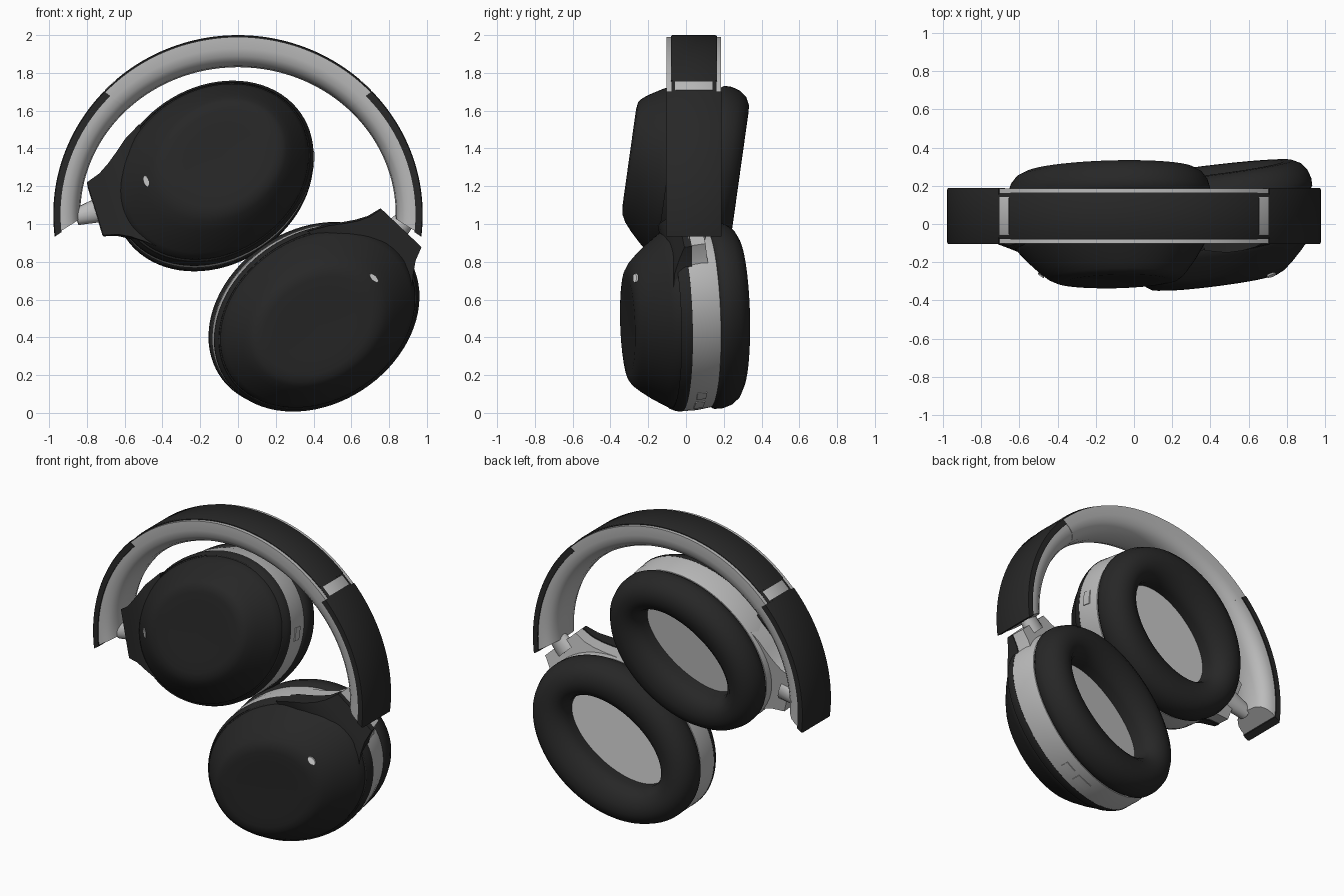
import bpy, bmesh
from math import sin, cos, pi, radians
from mathutils import Matrix, Vector

if "Cube" in bpy.data.objects:
    bpy.data.objects.remove(bpy.data.objects["Cube"])


def material(name, rgb):
    m = bpy.data.materials.new(name)
    m.diffuse_color = (*rgb, 1)
    m.use_nodes = True
    m.node_tree.nodes["Principled BSDF"].inputs["Base Color"].default_value = m.diffuse_color
    return m


BLACK = material("soft_black", (0.02, 0.02, 0.02))
GREY = material("silver_grey", (0.5, 0.5, 0.5))
MESH = material("speaker_grey", (0.58, 0.58, 0.58))
LIGHT = material("light_grey", (0.65, 0.65, 0.65))


def loft(name, rings, mat, matrix=Matrix(), caps=True, angle=40):
    """Skin a list of closed rings that have equal point counts."""
    bm = bmesh.new()
    vs = [[bm.verts.new(matrix @ Vector(p)) for p in r] for r in rings]
    n = len(rings[0])
    for r0, r1 in zip(vs, vs[1:]):
        for i in range(n):
            j = (i + 1) % n
            bm.faces.new((r0[i], r0[j], r1[j], r1[i]))
    if caps:
        bm.faces.new(vs[0])
        bm.faces.new(vs[-1])
    bmesh.ops.recalc_face_normals(bm, faces=bm.faces)
    me = bpy.data.meshes.new(name)
    bm.to_mesh(me)
    bm.free()
    me.materials.append(mat)
    ob = bpy.data.objects.new(name, me)
    bpy.context.collection.objects.link(ob)
    bpy.ops.object.select_all(action='DESELECT')
    ob.select_set(True)
    bpy.context.view_layer.objects.active = ob
    bpy.ops.object.shade_smooth_by_angle(angle=radians(angle))
    return ob


# ---------- headband: sections swept between an outer and an inner arc ----------
def band(name, t0, t1, section, mat, steps=40):
    rings = []
    for k in range(steps + 1):
        t = t0 + (t1 - t0) * k / steps
        to, ti = radians(t), radians(90 + (t - 90) * 0.95)
        o = Vector((0.975 * cos(to), 0, 1.05 + 0.945 * sin(to)))
        i = Vector((0.835 * cos(ti), 0, 1.05 + 0.78 * sin(ti)))
        rings.append([o.lerp(i, d) + Vector((0, 0.042 + y, 0)) for d, y in section])
    return loft(name, rings, mat)


def slab(d0, d1, w):
    return [(d0 + 0.03, -w), (d0, -w + 0.008), (d0, w - 0.008), (d0 + 0.03, w), (d1, w), (d1, -w)]


def pad(d0, w):
    half = [(d0, w), (0.4, w), (0.65, w * 0.93), (0.85, w * 0.75), (0.96, w * 0.45)]
    return half + [(1, 0)] + [(d, -y) for d, y in reversed(half)]


band("headband_pad", 43.5, 136.5, pad(0.03, 0.144), GREY, 64)
band("headband_cover", 48.5, 131.5, slab(-0.03, 0.12, 0.122), BLACK, 64)
for side, flip in (("right", False), ("left", True)):
    def arc(a, b):
        return (180 - b, 180 - a) if flip else (a, b)
    band(side + "_arm_shell", *arc(-7, 43.5), slab(-0.02, 0.25, 0.147), BLACK)
    band(side + "_arm_pad", *arc(-6.5, 43.5), pad(0.2, 0.141), GREY)
    band(side + "_slider_frame", *arc(43.5, 48.5), slab(-0.01, 0.2, 0.12), BLACK, 6)
    band(side + "_slider", *arc(44, 48), slab(-0.03, 0.2, 0.102), GREY, 6)

# ---------- ear cups: (scale, depth) profiles; cushion has (length, width, depth) ----------
SHELL = [(0.02, -0.303), (0.35, -0.307), (0.52, -0.31), (0.60, -0.304), (0.66, -0.285),
         (0.73, -0.248), (0.82, -0.192), (0.89, -0.142), (0.935, -0.108), (0.937, -0.095),
         (0.95, -0.09), (0.955, -0.098), (0.975, -0.075), (0.987, -0.055), (0.987, -0.04), (0.95, -0.035)]
RING = [(0.93, -0.05), (0.985, -0.045), (0.985, 0.04), (0.965, 0.112), (0.9, 0.122)]
CUSHION = [(0.88, 0.88, 0.105), (0.95, 0.95, 0.11), (0.985, 0.985, 0.135), (0.985, 0.985, 0.175),
           (0.96, 0.955, 0.222), (0.91, 0.895, 0.258), (0.84, 0.80, 0.28), (0.76, 0.69, 0.282),
           (0.69, 0.57, 0.268), (0.635, 0.47, 0.235), (0.61, 0.42, 0.19), (0.61, 0.42, 0.09)]
YOKE = [(0.3, 0.36, -0.10), (0.40, 0.30, -0.125), (0.46, 0.25, -0.125), (0.52, 0.205, -0.115),
        (0.58, 0.17, -0.09), (0.655, 0.148, -0.06)]


def cup(side, centre, a, b, tilt, lean, yoke_dir, buttons, mark_at, shift):
    base = Matrix.Translation(centre) @ lean
    m = base @ Matrix.Rotation(-radians(tilt), 4, 'Y')
    my = base @ Matrix.Rotation(-radians(yoke_dir), 4, 'Y')

    def oval(sa, sb, y, n=80):
        return [(a * sa * cos(2 * pi * i / n), y, b * sb * sin(2 * pi * i / n)) for i in range(n)]

    # shell tapers to a face slightly off centre
    rings = []
    for s, y in SHELL:
        k = min(1, max(0, (0.95 - s) / 0.35))
        off = Matrix.Rotation(radians(tilt), 3, 'Y') @ Vector((shift[0] * k, 0, shift[1] * k))
        rings.append([Vector(p) + off for p in oval(s, s, y)])
    loft(side + "_cup_shell", rings, BLACK, m)
    loft(side + "_cup_ring", [oval(s, s, y) for s, y in RING], GREY, m)
    loft(side + "_ear_cushion", [oval(*p) for p in CUSHION], BLACK, m, False, 60)
    loft(side + "_speaker_cover", [oval(0.65, 0.46, 0.115), oval(0.65, 0.46, 0.13)], MESH, m)

    # yoke: black front plate with a grey backing and a hinge post
    loft(side + "_yoke_front", [[(u, f, -v), (u, f, v), (u, -0.02, v), (u, -0.02, -v)]
                                for u, v, f in YOKE], BLACK, my)
    loft(side + "_yoke_back", [[(u, -0.03, -v + 0.006), (u, -0.03, v - 0.006),
                                (u, 0.13 - 0.075 * (u / 0.655), v - 0.015),
                                (u, 0.13 - 0.075 * (u / 0.655), -v + 0.015)]
                               for u, v, f in YOKE], GREY, my)
    loft(side + "_hinge_post", [[(u, 0.035 + 0.045 * cos(k * pi / 8), r * sin(k * pi / 8))
                                 for k in range(16)]
                                for u, r in ((0.6, 0.07), (0.67, 0.06), (0.76, 0.045))], GREY, my)

    # small window on the face
    u0, v0, y0, slope = mark_at
    loft(side + "_sensor_window", [[(u0 + 0.014 * cos(k * pi / 8), y + slope * 0.014 * cos(k * pi / 8),
                                     v0 + 0.03 * sin(k * pi / 8))
                                    for k in range(16)] for y in (y0, y0 + 0.009)], LIGHT, my)

    # control buttons on the ring
    for n, (p0, p1) in enumerate(buttons):
        rings = []
        for k in range(9):
            p = radians(p0 + (p1 - p0) * k / 8)
            rings.append([(a * s * cos(p), y, b * s * sin(p))
                          for s, y in ((0.95, 0.0), (0.995, 0.005), (0.99, 0.055), (0.95, 0.06))])
        loft(f"{side}_button_{n + 1}", rings, GREY, m)


cup("left", (-0.13, 0, 1.262), 0.57, 0.463, 35, Matrix.Rotation(radians(-8), 4, 'X'),
    197, [(-36, -26)], (0.362, -0.035, -0.266, 0.7), (0.04, 0.045))
cup("right", (0.41, 0, 0.505), 0.59, 0.46, 33,
    Matrix.Rotation(radians(8), 4, 'Z') @ Matrix.Rotation(radians(4), 4, 'X'),
    47, [(-116, -105), (-101, -94)], (0.352, -0.04, -0.297, 0.6), (-0.03, -0.02))
